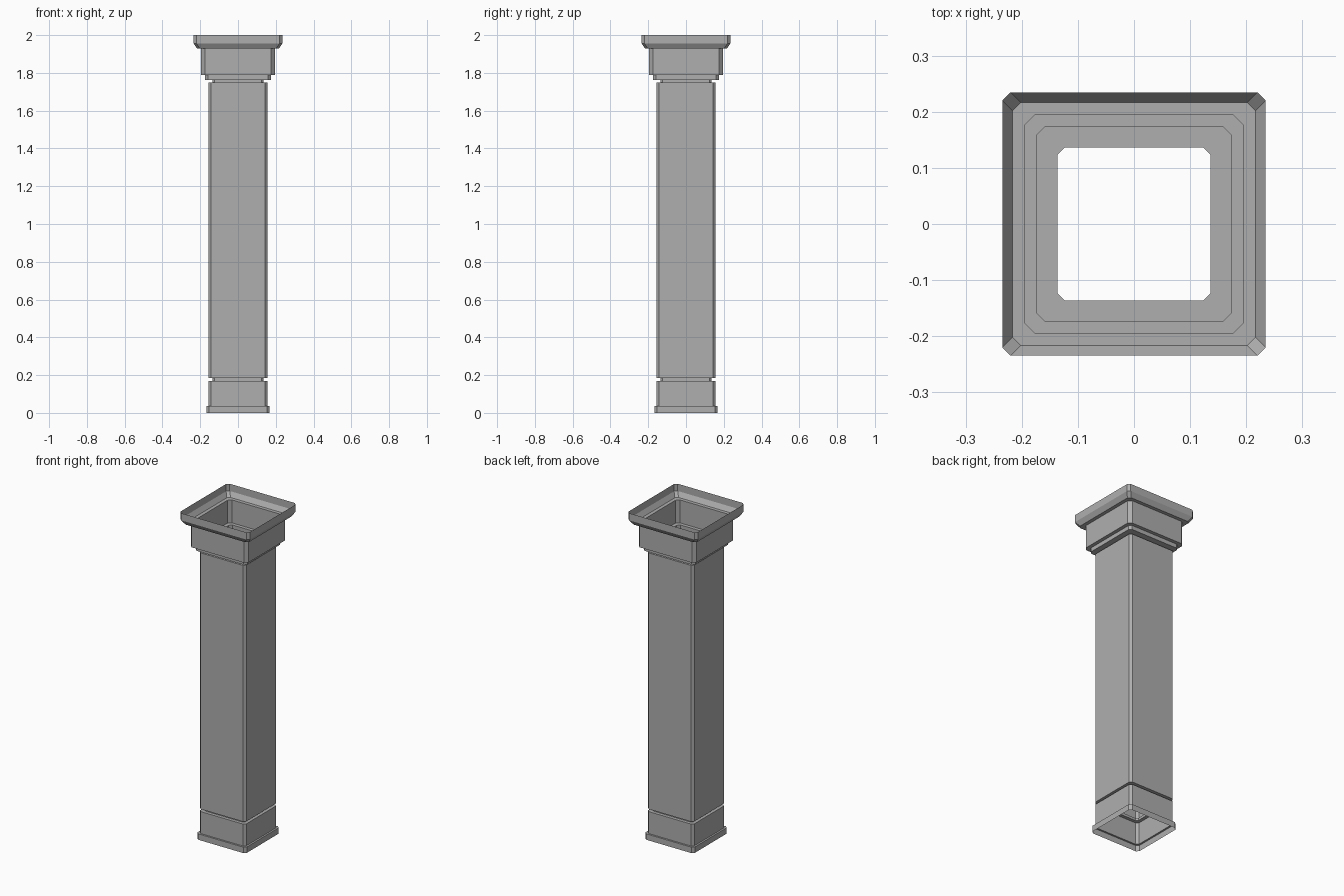
import bpy, bmesh

if "Cube" in bpy.data.objects:
    bpy.data.objects.remove(bpy.data.objects["Cube"])

# Dark grey stone
stone = bpy.data.materials.new("dark_stone")
stone.diffuse_color = (0.43, 0.43, 0.43, 1.0)
stone.use_nodes = True
stone.node_tree.nodes["Principled BSDF"].inputs["Base Color"].default_value = stone.diffuse_color


def ring(bm, half, cut, z):
    """Square ring with clipped corners, counter-clockwise from above."""
    a, b = half, half - cut
    pts = [(b, -a), (a, -b), (a, b), (b, a), (-b, a), (-a, b), (-a, -b), (-b, -a)]
    return [bm.verts.new((x, y, z)) for x, y in pts]


def hollow_part(name, profile):
    """Open shell through (half width, corner cut, height) rings, bottom to top."""
    bm = bmesh.new()
    rings = [ring(bm, *p) for p in profile]
    for lo, hi in zip(rings, rings[1:]):
        for i in range(8):
            j = (i + 1) % 8
            bm.faces.new((lo[i], lo[j], hi[j], hi[i]))
    mesh = bpy.data.meshes.new(name)
    bm.to_mesh(mesh)
    bm.free()
    mesh.materials.append(stone)
    obj = bpy.data.objects.new(name, mesh)
    bpy.context.collection.objects.link(obj)
    return obj


NECK = (0.136, 0.0125)
BODY = (0.156, 0.0135)

# Plinth and base block, ending in the lower groove
hollow_part("base", [
    (0.167, 0.0145, 0.0), (0.167, 0.0145, 0.036),
    (*BODY, 0.036), (*BODY, 0.17), (*NECK, 0.17), (*NECK, 0.185)])

# Main shaft between the two grooves
hollow_part("shaft", [
    (*NECK, 0.185), (*BODY, 0.185), (*BODY, 1.748), (*NECK, 1.748)])

# Upper groove, collar, block and flared crown, open on top
hollow_part("capital", [
    (*NECK, 1.748), (*NECK, 1.763),
    (0.1735, 0.015, 1.763), (0.1735, 0.015, 1.788),
    (0.195, 0.019, 1.788), (0.195, 0.019, 1.928),
    (0.2165, 0.015, 1.928), (0.2345, 0.0145, 1.956), (0.2345, 0.0145, 2.0)])
